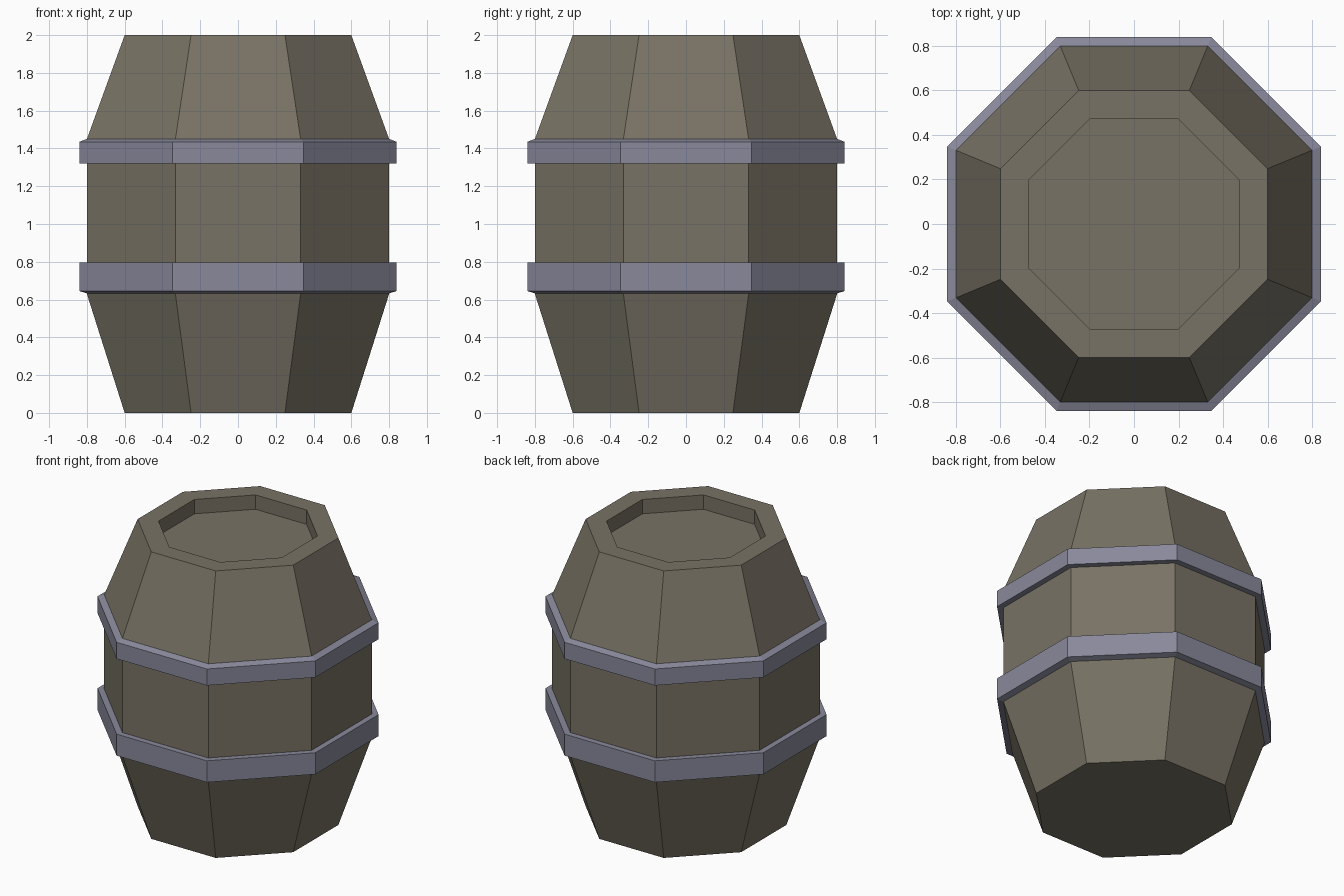
import bpy, bmesh, math

old = bpy.data.objects.get("Cube")
if old:
    bpy.data.objects.remove(old, do_unlink=True)

SIDES = 8


def material(name, color):
    mat = bpy.data.materials.new(name)
    mat.use_nodes = True
    mat.diffuse_color = color
    mat.node_tree.nodes["Principled BSDF"].inputs["Base Color"].default_value = color
    return mat


def lathe(name, profile, mat, closed=False):
    """Sweep (flat radius, z) points round an octagon; cap the ends unless closed."""
    bm = bmesh.new()
    rings = []
    for flat, z in profile:
        r = flat / math.cos(math.pi / SIDES)
        angles = [(i + 0.5) * math.tau / SIDES for i in range(SIDES)]
        rings.append([bm.verts.new((r * math.cos(a), r * math.sin(a), z)) for a in angles])
    pairs = list(zip(rings, rings[1:]))
    if closed:
        pairs.append((rings[-1], rings[0]))
    else:
        bm.faces.new(rings[0][::-1])
        bm.faces.new(rings[-1])
    for low, high in pairs:
        for i in range(SIDES):
            j = (i + 1) % SIDES
            bm.faces.new((low[i], low[j], high[j], high[i]))
    bmesh.ops.recalc_face_normals(bm, faces=bm.faces)
    mesh = bpy.data.meshes.new(name)
    bm.to_mesh(mesh)
    bm.free()
    mesh.materials.append(mat)
    obj = bpy.data.objects.new(name, mesh)
    bpy.context.collection.objects.link(obj)
    return obj


wood = material("weathered wood", (0.19, 0.17, 0.13, 1))
iron = material("grey iron", (0.25, 0.25, 0.33, 1))

# Barrel body with a recessed lid
lathe("barrel_body", [(0.6, 0), (0.8, 0.63), (0.8, 1.45), (0.6, 2),
                      (0.475, 2), (0.475, 1.9)], wood)

# Hoops, each bevelled on the side facing the barrel's end
lathe("lower_hoop", [(0.79, 0.63), (0.84, 0.645), (0.84, 0.795), (0.79, 0.795)], iron, True)
lathe("upper_hoop", [(0.79, 1.32), (0.84, 1.32), (0.84, 1.435), (0.79, 1.455)], iron, True)
